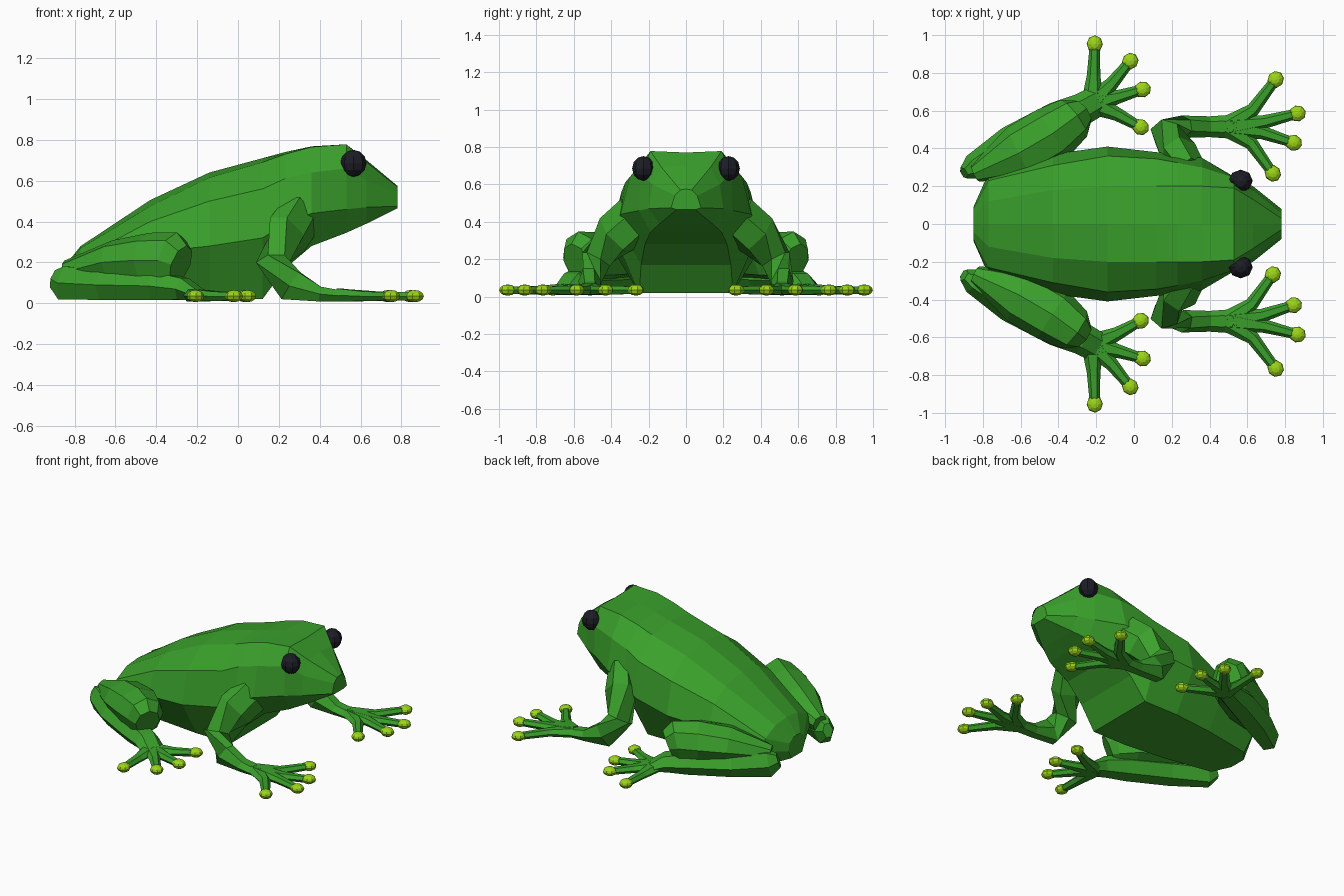
import bpy, bmesh, math
from mathutils import Vector

if "Cube" in bpy.data.objects:
    bpy.data.objects.remove(bpy.data.objects["Cube"], do_unlink=True)


def material(name, rgb):
    mat = bpy.data.materials.new(name)
    mat.use_nodes = True
    mat.diffuse_color = (*rgb, 1)
    node = next(n for n in mat.node_tree.nodes if n.type == 'BSDF_PRINCIPLED')
    node.inputs["Base Color"].default_value = (*rgb, 1)
    node.inputs["Roughness"].default_value = 0.8
    return mat


skin = material("leaf green", (0.042, 0.35, 0.024))
pad = material("lime green", (0.33, 0.67, 0.01))
black = material("eye black", (0.012, 0.012, 0.02))


def finish(name, bm, mat):
    bmesh.ops.recalc_face_normals(bm, faces=bm.faces)
    mesh = bpy.data.meshes.new(name)
    bm.to_mesh(mesh)
    bm.free()
    mesh.materials.append(mat)
    obj = bpy.data.objects.new(name, mesh)
    bpy.context.collection.objects.link(obj)
    return obj


def loft(name, rings, mat):
    """Skin a list of equal rings and close both ends."""
    bm = bmesh.new()
    rows = [[bm.verts.new(p) for p in ring] for ring in rings]
    count = len(rows[0])
    for a, b in zip(rows, rows[1:]):
        for i in range(count):
            j = (i + 1) % count
            bm.faces.new((a[i], a[j], b[j], b[i]))
    bm.faces.new(rows[0])
    bm.faces.new(rows[-1])
    return finish(name, bm, mat)


def limb(name, path, side, sides=6):
    """Tapered tube; each path point is x, y, z, half width, half height."""
    pts = [Vector((x, y * side, z)) for x, y, z, w, h in path]
    rings = []
    for i, p in enumerate(pts):
        before = (p - pts[i - 1]).normalized() if i else Vector()
        after = (pts[i + 1] - p).normalized() if i + 1 < len(pts) else Vector()
        along = (before + after).normalized()
        across = along.cross(Vector((0, 0, 1))).normalized()
        up = across.cross(along)
        w, h = path[i][3:]
        angles = [math.tau * k / sides for k in range(sides)]
        rings.append([p + across * w * math.cos(a) + up * h * math.sin(a) for a in angles])
    return loft(name, rings, skin)


def ball(name, centre, size, mat, turn=0):
    bm = bmesh.new()
    bmesh.ops.create_uvsphere(bm, u_segments=8, v_segments=6, radius=1)
    obj = finish(name, bm, mat)
    obj.location, obj.scale, obj.rotation_euler.z = centre, size, turn
    return obj


def foot(name, ankle, tips, bend, side):
    """Four toes with round pads, spreading and bowing from the ankle."""
    ax, ay = ankle
    for n, (tx, ty) in enumerate(tips, 1):
        mx, my = ax + (tx - ax) * 0.52, ay + (ty - ay) * bend
        limb(f"{name}_toe_{n}", [(ax, ay, 0.04, 0.06, 0.036), (mx, my, 0.034, 0.036, 0.027),
                                 (tx, ty, 0.034, 0.026, 0.023)], side)
        turn = math.atan2((ty - my) * side, tx - mx)
        ball(f"{name}_toe_pad_{n}", (tx, ty * side, 0.035), (0.046, 0.043, 0.03), pad, turn)


# Body and head: x, spine height, then half width and height at belly, flank, shoulder, back
sections = [
    (-0.85, .18, (.06, .04), (.09, .1), (.08, .15), (.04, .175)),
    (-0.77, .28, (.16, .02), (.27, .14), (.23, .22), (.12, .27)),
    (-0.43, .505, (.22, .02), (.37, .25), (.31, .4), (.18, .475)),
    (-0.14, .64, (.25, .02), (.41, .28), (.36, .5), (.2, .615)),
    (0.12, .71, (.25, .02), (.38, .32), (.345, .56), (.2, .69)),
    (0.23, .74, (.24, .17), (.37, .39), (.325, .61), (.2, .73)),
    (0.36, .768, (.22, .28), (.35, .44), (.3, .64), (.2, .765)),
    (0.53, .77, (.19, .345), (.25, .46), (.245, .66), (.19, .778)),
    (0.63, .7, (.14, .39), (.2, .47), (.18, .6), (.13, .69)),
    (0.78, .575, (.05, .465), (.08, .475), (.06, .54), (.03, .57)),
]
rings = []
for x, spine, *half in sections:
    left = [(x, y, z) for y, z in half]
    rings.append(left + [(x, 0, spine)] + [(x, -y, z) for _, y, z in reversed(left)])
loft("body", rings, skin)

for word, s in (("left", 1), ("right", -1)):
    # Eyes
    ball(f"{word}_eye", (0.565, 0.228 * s, 0.685), (0.064, 0.06, 0.066), black)

    # Front leg
    limb(f"{word}_front_leg", [
        (.31, .27, .43, .08, .13), (.24, .37, .335, .1, .13), (.17, .48, .2, .085, .085),
        (.26, .515, .085, .06, .09), (.4, .515, .045, .055, .042),
        (.5, .515, .036, .062, .032), (.57, .51, .034, .075, .024)], s)
    foot(f"{word}_front", (0.5, 0.515),
         [(.75, .765), (.865, .585), (.845, .43), (.735, .268)], 0.36, s)

    # Back leg: folded thigh above the shank
    limb(f"{word}_thigh", [
        (-.84, .27, .15, .05, .06), (-.6, .38, .2, .15, .11), (-.43, .48, .21, .15, .135),
        (-.32, .56, .21, .12, .14), (-.28, .59, .19, .08, .1)], s, sides=8)
    limb(f"{word}_shank", [
        (-.9, .27, .12, .035, .05), (-.85, .3, .1, .07, .095),
        (-.65, .42, .09, .1, .085), (-.4, .55, .085, .1, .08),
        (-.27, .61, .07, .085, .062), (-.18, .66, .036, .08, .026)], s)
    foot(f"{word}_back", (-0.22, 0.64),
         [(-.208, .953), (-.02, .862), (.045, .712), (.035, .513)], 0.47, s)
